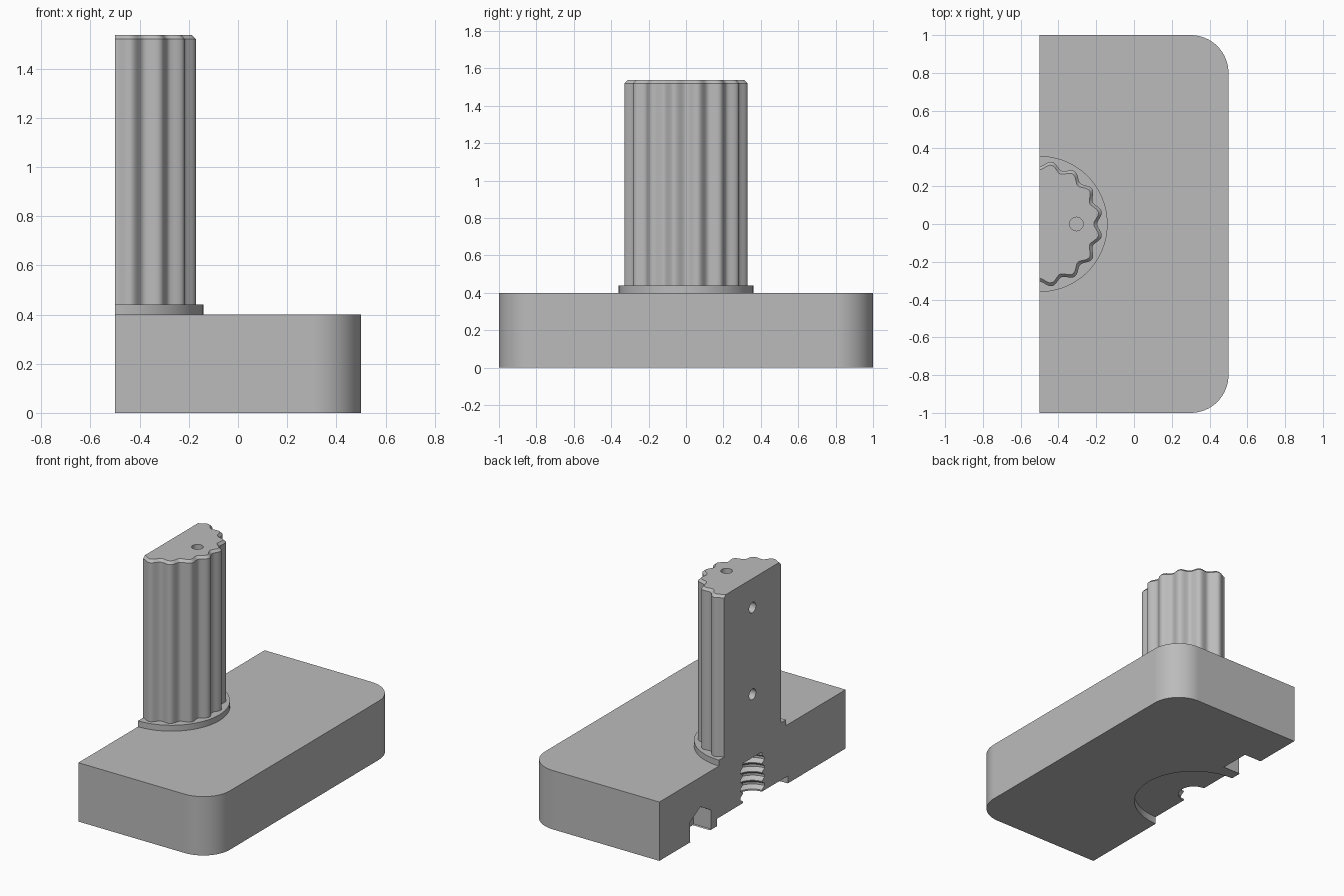
import bpy, bmesh
from math import sin, cos, pi, radians
from mathutils import Matrix, Vector

cube = bpy.data.objects.get("Cube")
if cube:
    bpy.data.objects.remove(cube, do_unlink=True)

GREY = (0.5, 0.5, 0.5, 1)
mat = bpy.data.materials.new("plain grey")
mat.use_nodes = True
mat.diffuse_color = GREY
mat.node_tree.nodes["Principled BSDF"].inputs["Base Color"].default_value = GREY

CUT_X = -0.5      # plane of the flat split face
BOLT_Y = 0.36
BOLT_Z = 0.2


def finish(name, bm):
    bmesh.ops.recalc_face_normals(bm, faces=bm.faces)
    mesh = bpy.data.meshes.new(name)
    bm.to_mesh(mesh)
    bm.free()
    mesh.materials.append(mat)
    obj = bpy.data.objects.new(name, mesh)
    bpy.context.collection.objects.link(obj)
    return obj


def loft(name, rings):
    """Solid through stacked outlines with equal point counts."""
    bm = bmesh.new()
    loops = [[bm.verts.new(p) for p in ring] for ring in rings]
    for a, b in zip(loops, loops[1:]):
        for i in range(len(a)):
            j = (i + 1) % len(a)
            bm.faces.new((a[i], a[j], b[j], b[i]))
    bm.faces.new(loops[0][::-1])
    bm.faces.new(loops[-1])
    return finish(name, bm)


def half_ring(radius, z, steps):
    """Half outline about the split axis; radius is a function of angle."""
    angles = [-pi / 2 + pi * i / steps for i in range(steps + 1)]
    return [(CUT_X + radius(a) * cos(a), radius(a) * sin(a), z) for a in angles]


def rod(name, start, end, radius, sides=32):
    """Round or six-sided cutter between two points."""
    start, end = Vector(start), Vector(end)
    axis = end - start
    bm = bmesh.new()
    bmesh.ops.create_cone(bm, cap_ends=True, segments=sides, radius1=radius,
                          radius2=radius, depth=axis.length)
    turn = axis.to_track_quat('Z', 'Y').to_matrix().to_4x4()
    bm.transform(Matrix.Translation((start + end) / 2) @ turn)
    return finish(name, bm)


def carve(obj, cutters):
    for cutter in cutters:
        cutter.hide_render = True
        mod = obj.modifiers.new(cutter.name, 'BOOLEAN')
        mod.operation = 'DIFFERENCE'
        mod.solver = 'EXACT'
        mod.object = cutter
    graph = bpy.context.evaluated_depsgraph_get()
    mesh = bpy.data.meshes.new_from_object(obj.evaluated_get(graph))
    obj.modifiers.clear()
    obj.data = mesh
    for cutter in cutters:
        bpy.data.objects.remove(cutter, do_unlink=True)


def smooth(obj):
    bpy.ops.object.select_all(action='DESELECT')
    obj.select_set(True)
    bpy.context.view_layer.objects.active = obj
    bpy.ops.object.shade_smooth_by_angle(angle=radians(32))
    weighted = obj.modifiers.new("Weighted Normal", 'WEIGHTED_NORMAL')
    weighted.keep_sharp = True


# Base block with two rounded corners
corner = 0.2
outline = [(CUT_X, -1)]
for side in (-1, 1):
    for i in range(17):
        a = side * pi / 2 * (1 - i / 16 if side < 0 else i / 16)
        outline.append((0.5 - corner + corner * cos(a),
                        side * (1 - corner) + corner * sin(a)))
outline.append((CUT_X, 1))
base = loft("base_block", [[(x, y, z) for x, y in outline] for z in (0, 0.4)])

# Bolt holes with six-sided nut pockets
cutters = []
for y in (-BOLT_Y, BOLT_Y):
    cutters.append(rod("bolt_hole", (-0.6, y, BOLT_Z), (0.6, y, BOLT_Z), 0.065))
    cutters.append(rod("nut_pocket", (0.25, y, BOLT_Z), (0.6, y, BOLT_Z), 0.127, 6))

# Small six-sided notch under the split face
cutters.append(rod("notch", (-0.6, 0.56, 0.07), (-0.37, 0.56, 0.07), 0.13, 6))

# Round recess underneath, leading into a threaded socket
profile = [(0.38, -0.1), (0.38, 0.05), (0.1, 0.05)]
pitch = 0.06
for i in range(4):
    z = 0.06 + i * pitch
    profile += [(0.1, z), (0.13, z + 0.02), (0.13, z + 0.035), (0.1, z + 0.055)]
profile.append((0.1, 0.32))
bm = bmesh.new()
line = [bm.verts.new((0, 0, profile[0][1]))]
line += [bm.verts.new((r, 0, z)) for r, z in profile]
line.append(bm.verts.new((0, 0, profile[-1][1])))
edges = [bm.edges.new(pair) for pair in zip(line, line[1:])]
bmesh.ops.spin(bm, geom=line + edges, axis=(0, 0, 1), cent=(0, 0, 0),
               angle=2 * pi, steps=64)
bmesh.ops.remove_doubles(bm, verts=bm.verts, dist=0.0005)
bm.transform(Matrix.Translation((CUT_X, 0, 0)))
cutters.append(finish("threaded_socket", bm))
carve(base, cutters)
smooth(base)

# Collar at the foot of the grip
collar = loft("collar", [half_ring(lambda a: 0.36, z, 48) for z in (0.4, 0.44)])
smooth(collar)


# Fluted half-round grip with a bevelled top
def flutes(inset):
    return lambda a: 0.32 - inset - 0.015 * cos(16 * a)


grip = loft("fluted_grip", [half_ring(flutes(inset), z, 128)
                            for inset, z in ((0, 0.44), (0, 1.52), (0.018, 1.537))])
pins = [rod("pin_hole", (-0.6, 0, z), (-0.38, 0, z), 0.036) for z in (0.75, 1.34)]
pins.append(rod("top_hole", (-0.305, 0, 1.3), (-0.305, 0, 1.6), 0.036))
carve(grip, pins)
smooth(grip)
